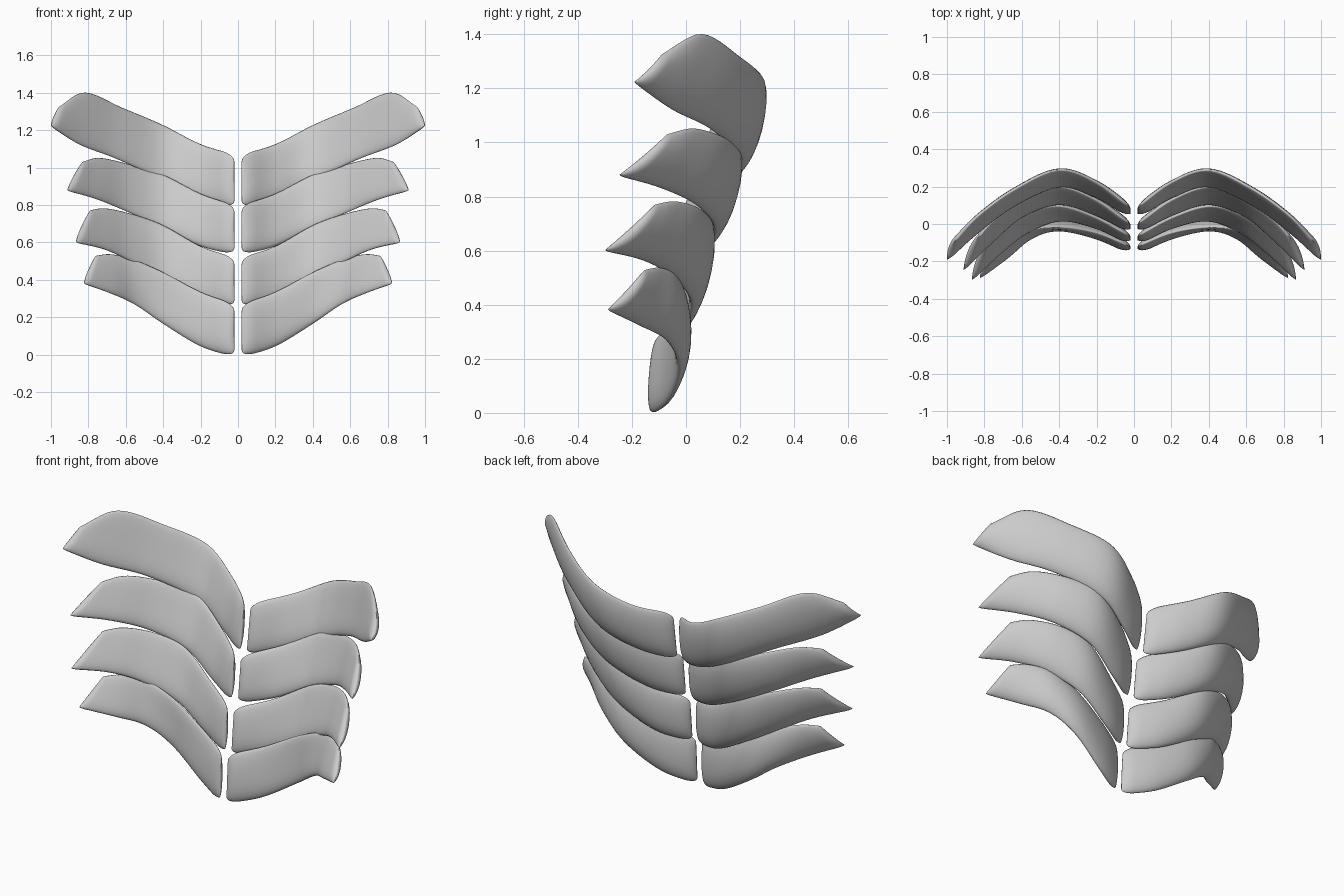
import bpy, bmesh, math
from mathutils import Vector

if "Cube" in bpy.data.objects:
    bpy.data.objects.remove(bpy.data.objects["Cube"], do_unlink=True)

HALF_THICK = 0.029   # half thickness of a plate
BULGE = 0.012        # backward bow of each cross-section
INNER_ROUND = 0.075  # share of the length used to round the inner end
TIP_ROUND = 0.045    # share of the length used to round the tip
SIDES = 24

grey = bpy.data.materials.new("light grey")
grey.use_nodes = True
colour = (0.6, 0.6, 0.6, 1)
grey.diffuse_color = colour
grey.node_tree.nodes["Principled BSDF"].inputs["Base Color"].default_value = colour


def rail_point(points, u):
    """Smooth curve through the points, u from 0 to 1."""
    p = [Vector(q) for q in points]
    p = [2 * p[0] - p[1]] + p + [2 * p[-1] - p[-2]]
    spans = len(points) - 1
    i = min(int(u * spans), spans - 1)
    t = u * spans - i
    a, b, c, d = p[i:i + 4]
    return 0.5 * (2 * b + (c - a) * t + (2 * a - 5 * b + 4 * c - d) * t ** 2
                  + (3 * b - a - 3 * c + d) * t ** 3)


def power(value, exponent):
    return math.copysign(abs(value) ** exponent, value)


def stations():
    """Positions along the plate, closer together at the rounded ends."""
    cap = [1 - math.cos(math.pi / 2 * k / 7) for k in range(7)]
    length = 1 - INNER_ROUND - TIP_ROUND
    middle = [INNER_ROUND + length * k / 28 for k in range(29)]
    return ([INNER_ROUND * c for c in cap] + middle
            + [1 - TIP_ROUND * c for c in reversed(cap)])


def make_plate(name, top, bottom):
    bm = bmesh.new()
    rings = []
    for u in stations():
        hi, lo = rail_point(top, u), rail_point(bottom, u)
        mid, half = (hi + lo) / 2, (hi - lo) / 2
        # Direction through the thickness
        u0, u1 = max(u - 0.02, 0), min(u + 0.02, 1)
        along = (rail_point(top, u1) + rail_point(bottom, u1)
                 - rail_point(top, u0) - rail_point(bottom, u0))
        normal = half.cross(along).normalized()
        if normal.y < 0:
            normal.negate()
        # Rounding of the two ends, with a thinner tip
        near = min(u / INNER_ROUND, (1 - u) / TIP_ROUND, 1)
        fade = math.sqrt(max(1 - (1 - near) ** 2, 0))
        shrink = 0.24 if u < 0.5 else 0.05
        half = half * (1 - shrink * (1 - fade))
        thick = HALF_THICK * max(fade, 0.15) * (1 - 0.25 * u * u)
        bow = BULGE * min(1, 2.5 * u)
        ring = []
        for k in range(SIDES):
            a = math.tau * k / SIDES
            v, w = power(math.cos(a), 0.85), power(math.sin(a), 1.15)
            offset = thick * w * (1 - 0.2 * v) + bow * (0.6 - v * v)
            ring.append(bm.verts.new(mid + half * v + normal * offset))
        rings.append(ring)
    for r, s in zip(rings, rings[1:]):
        for k in range(SIDES):
            n = (k + 1) % SIDES
            bm.faces.new((r[k], r[n], s[n], s[k]))
    bm.faces.new(rings[0])
    bm.faces.new(rings[-1])
    bmesh.ops.recalc_face_normals(bm, faces=bm.faces[:])
    mesh = bpy.data.meshes.new(name)
    bm.to_mesh(mesh)
    bm.free()
    mesh.materials.append(grey)
    for f in mesh.polygons:
        f.use_smooth = True
    obj = bpy.data.objects.new(name, mesh)
    bpy.context.collection.objects.link(obj)
    mirror = obj.modifiers.new("mirror", 'MIRROR')
    mirror.use_mirror_merge = False


# Each plate pair: upper edge and lower edge, from the middle out to the tip
make_plate("top_plates",
           [(.02, .09, 1.07), (.2, .225, 1.125), (.4, .293, 1.225),
            (.62, .2, 1.318), (.82, .06, 1.4), (.96, -.085, 1.325)],
           [(.02, .05, .785), (.2, .15, .838), (.4, .207, .93),
            (.65, .1, 1.045), (.85, -.05, 1.122), (1.003, -.19, 1.22)])
make_plate("upper_middle_plates",
           [(.02, 0, .8), (.2, .13, .86), (.4, .204, .96),
            (.58, .148, 1.015), (.74, .035, 1.05), (.835, -.065, 1.03)],
           [(.02, -.03, .535), (.2, .055, .58), (.4, .112, .675),
            (.6, .045, .765), (.76, -.09, .83), (.917, -.247, .875)])
make_plate("lower_middle_plates",
           [(.02, -.065, .52), (.2, .035, .58), (.4, .1, .69),
            (.57, .06, .75), (.71, -.03, .78), (.795, -.11, .77)],
           [(.02, -.09, .255), (.2, -.01, .3), (.4, .025, .405),
            (.58, -.045, .5), (.72, -.155, .562), (.872, -.3, .597)])
make_plate("bottom_plates",
           [(.02, -.12, .27), (.2, -.045, .335), (.4, -.012, .44),
            (.56, -.03, .507), (.68, -.09, .535), (.765, -.15, .527)],
           [(.02, -.135, -.012), (.2, -.06, .045), (.4, -.018, .165),
            (.55, -.065, .265), (.68, -.175, .325), (.828, -.288, .378)])
